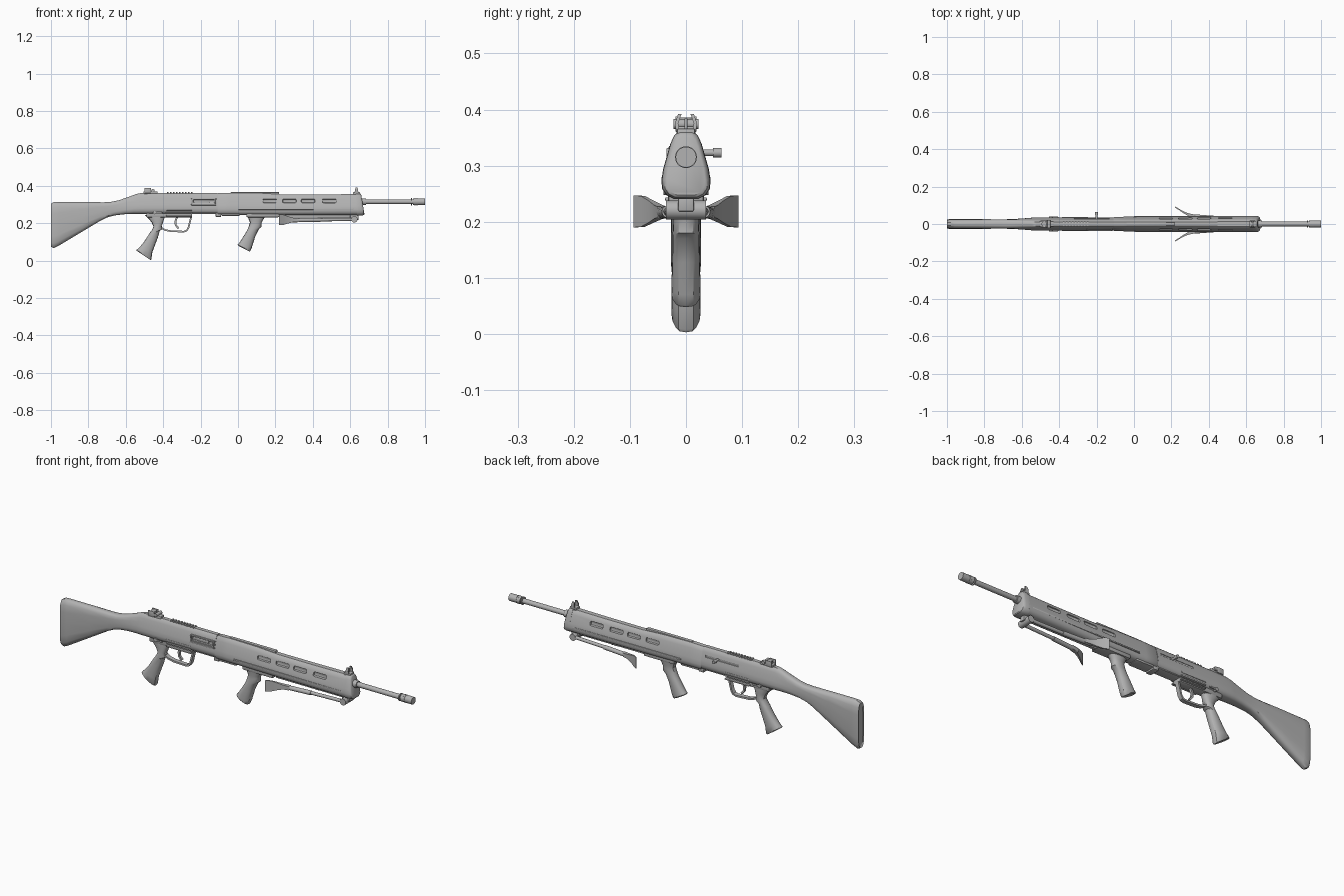
import bpy, bmesh, math
from mathutils import Vector

mat = bpy.data.materials.new("plain grey")
mat.diffuse_color = (0.45, 0.45, 0.45, 1)

# half cross-sections: (height fraction, width fraction), bottom to top
ROUND = [(0, .3), (.03, .62), (.1, .88), (.25, 1), (.5, 1), (.75, 1), (.9, .88), (.97, .62), (1, .3)]
EGG = [(0, .5), (.05, .78), (.14, .96), (.27, 1), (.45, .92), (.64, .77), (.82, .63), (.94, .48), (1, .28)]
OVAL = [(.5 - .5 * math.cos(math.pi * i / 8), math.sin(math.pi * i / 8) ** .7 * .97 + .03) for i in range(9)]
RECT = [(0, 1), (1, 1)]


def finish(o, angle=35):
    o.data.materials.clear()
    o.data.materials.append(mat)
    bpy.ops.object.select_all(action='DESELECT')
    o.select_set(True)
    bpy.context.view_layer.objects.active = o
    bpy.ops.object.shade_smooth_by_angle(angle=math.radians(angle))
    return o


def from_bm(name, bm):
    bmesh.ops.recalc_face_normals(bm, faces=bm.faces)
    me = bpy.data.meshes.new(name)
    bm.to_mesh(me)
    bm.free()
    o = bpy.data.objects.new(name, me)
    bpy.context.collection.objects.link(o)
    return finish(o)


def loft(name, sections, prof=ROUND, prof2=None):
    """section: (a, b, half width, blend to prof2, y offset), a and b are (x, z)"""
    bm = bmesh.new()
    rings = []
    for s in sections:
        a, b, w = s[:3]
        k = s[3] if len(s) > 3 else 0
        yo = s[4] if len(s) > 4 else 0
        p = [(t0 + (t1 - t0) * k, f0 + (f1 - f0) * k) for (t0, f0), (t1, f1) in zip(prof, prof2 or prof)]
        pts = [(t, f) for t, f in p] + [(t, -f) for t, f in reversed(p)]
        rings.append([bm.verts.new((a[0] + (b[0] - a[0]) * t, yo + w * f, a[1] + (b[1] - a[1]) * t)) for t, f in pts])
    n = len(rings[0])
    for r, q in zip(rings, rings[1:]):
        for i in range(n):
            bm.faces.new((r[i], r[(i + 1) % n], q[(i + 1) % n], q[i]))
    bm.faces.new(rings[0])
    bm.faces.new(rings[-1])
    return from_bm(name, bm)


def box(name, x0, x1, y0, y1, z0, z1, bev=.003):
    bm = bmesh.new()
    bmesh.ops.create_cube(bm, size=1)
    for v in bm.verts:
        v.co = ((x0 + x1) / 2 + v.co.x * (x1 - x0), (y0 + y1) / 2 + v.co.y * (y1 - y0), (z0 + z1) / 2 + v.co.z * (z1 - z0))
    if bev:
        bmesh.ops.bevel(bm, geom=bm.edges[:], offset=bev, segments=2, profile=.5, affect='EDGES')
    return from_bm(name, bm)


def rod(name, p, q, r, r2=None, n=24):
    p, q = Vector(p), Vector(q)
    bm = bmesh.new()
    bmesh.ops.create_cone(bm, cap_ends=True, segments=n, radius1=r, radius2=r2 or r, depth=(q - p).length)
    rot = (q - p).to_track_quat('Z', 'Y')
    for v in bm.verts:
        v.co = rot @ v.co + (p + q) / 2
    return from_bm(name, bm)


def strip(name, pts, th, w):
    """flat band following points in the x-z plane"""
    P = [Vector(p) for p in pts]
    secs = []
    for i, p in enumerate(P):
        d = (P[min(i + 1, len(P) - 1)] - P[max(i - 1, 0)]).normalized()
        nrm = Vector((-d.y, d.x)) * th / 2
        secs.append((p - nrm, p + nrm, w))
    return loft(name, secs, RECT)


def cut(o, cutter):
    m = o.modifiers.new("cut", 'BOOLEAN')
    m.operation, m.solver, m.object = 'DIFFERENCE', 'EXACT', cutter
    bpy.context.view_layer.objects.active = o
    bpy.ops.object.modifier_apply(modifier=m.name)
    bpy.data.objects.remove(cutter)
    finish(o)


def body(name, rows):
    return loft(name, [((x0, z0), (x1, z1), w, k) for x0, z0, x1, z1, w, k in rows], ROUND, EGG)


# shoulder stock flowing into the receiver
receiver = body("stock_and_receiver", [
    (-.995, .080, -.995, .298, .018, 0), (-.999, .074, -.999, .305, .023, 0), (-.985, .067, -.985, .313, .027, 0),
    (-.96, .079, -.96, .314, .027, 0), (-.83, .157, -.83, .314, .026, 0), (-.735, .214, -.72, .312, .025, 0),
    (-.70, .231, -.68, .314, .025, .1), (-.66, .242, -.64, .322, .026, .3), (-.61, .248, -.59, .339, .029, .6),
    (-.56, .25, -.545, .356, .033, .9), (-.53, .25, -.52, .361, .035, 1), (-.45, .25, -.45, .362, .036, 1),
    (-.25, .25, -.25, .362, .036, 1), (-.11, .25, -.11, .362, .036, 1)])
cut(receiver, box("port_cutter", -.24, -.125, -.06, -.022, .308, .326, .004))
cut(receiver, box("handle_slot_cutter", -.32, -.13, .024, .06, .318, .328, .002))

# handguard with vent slots on both sides
handguard = body("handguard", [
    (-.11, .247, -.11, .358, .035, 1), (-.105, .245, -.105, .361, .038, 1), (-.04, .244, -.04, .363, .039, 1),
    (.12, .243, .12, .361, .040, 1), (.24, .243, .24, .354, .041, 1), (.45, .243, .45, .354, .043, 1),
    (.64, .243, .64, .356, .044, 1)])
for cx in (.17, .275, .375, .488):
    for s in (-1, 1):
        cut(handguard, box("slot_cutter", cx - .037, cx + .037, min(s * .022, s * .06), max(s * .022, s * .06), .309, .33, .006))
for s in (-1, 1):
    strip_y = s * .041
    box("handguard_side_ridge", .0, .62, min(strip_y - .003, strip_y + .003), max(strip_y - .003, strip_y + .003), .272, .28, .002)

# slanted front cap
body("front_cap", [(.636, .241, .63, .361, .044, 1), (.662, .241, .648, .361, .043, 1),
                   (.673, .244, .656, .357, .039, 1), (.676, .248, .659, .352, .034, 1)])

# barrel and muzzle
rod("barrel_collar", (.65, 0, .315), (.685, 0, .315), .018)
rod("barrel", (.62, 0, .315), (.94, 0, .315), .0125)
muzzle = rod("muzzle", (.935, 0, .315), (1, 0, .315), .0185)
cut(muzzle, rod("bore_cutter", (.95, 0, .315), (1.02, 0, .315), .010))
for x in (.925, .945, .955):
    rod("muzzle_ring", (x, 0, .315), (x + .005, 0, .315), .0195)

# front sight: post between two wings
box("front_sight_base", .615, .652, -.016, .016, .345, .366)
rod("front_sight_post", (.635, 0, .36), (.635, 0, .384), .003, n=12)
for s in (-1, 1):
    loft("front_sight_wing", [((.622, .355), (.645, .355), .003, 0, s * .013), ((.625, .375), (.642, .375), .003, 0, s * .017),
                              ((.629, .392), (.639, .392), .003, 0, s * .011)], RECT)

# rear sight
box("rear_sight_base", -.505, -.43, -.014, .014, .352, .371)
rod("rear_sight_drum", (-.48, 0, .364), (-.48, 0, .386), .014)
rod("rear_sight_knob", (-.455, -.022, .374), (-.455, .022, .374), .009)
for s in (-1, 1):
    box("rear_sight_ear", -.5, -.465, s * .016 - .003, s * .016 + .003, .36, .388, .002)

# ribbed top rail and narrow top ridge on the handguard
box("top_rail", -.385, -.235, -.012, .012, .355, .362, .001)
for i in range(9):
    box("top_rail_rib", -.38 + i * .016, -.371 + i * .016, -.013, .013, .36, .366, .001)
box("top_ridge", -.04, .22, -.009, .009, .352, .366, .002)

# side details: port frame, receiver side plates, charging handle
for z in (.300, .331):
    y = -.0335 if z < .31 else -.026
    box("port_frame_bar", -.25, -.115, y - .005, y + .005, z - .004, z + .004, .002)
for x in (-.247, -.118):
    box("port_frame_end", x - .004, x + .004, -.035, -.024, .302, .331, .002)
box("port_bolt", -.235, -.15, -.025, -.018, .31, .325, .002)
rod("charging_handle", (-.2, .02, .323), (-.2, .058, .323), .006)
rod("charging_knob", (-.2, .048, .323), (-.2, .0635, .323), .0085)

# lower housing, magazine well and front lug
box("lower_housing", -.49, -.245, -.024, .024, .231, .27, .006)
for s in (-1, 1):
    for z in (.24, .257, .273):
        box("housing_rib", -.385, -.245, s * .030 - .007, s * .030 + .007, z - .0035, z + .0035, .002)
    rod("selector_pivot", (-.445, s * .02, .257), (-.445, s * .040, .257), .009)
    box("selector_lever", -.445, -.405, s * .037 - .003, s * .037 + .003, .252, .26, .002)
box("magazine_well", -.25, -.115, -.026, .026, .249, .27, .003)
box("front_lug", -.12, -.09, -.028, .028, .234, .265, .004)
box("lug_block", -.09, .01, -.03, .03, .24, .265, .004)

# pistol grip
loft("pistol_grip", [
    ((-.50, .245), (-.385, .245), .022), ((-.478, .225), (-.392, .232), .023), ((-.462, .205), (-.398, .215), .022),
    ((-.452, .182), (-.402, .200), .022), ((-.458, .166), (-.408, .188), .023), ((-.475, .145), (-.404, .168), .024),
    ((-.478, .138), (-.418, .160), .024), ((-.503, .100), (-.428, .125), .025), ((-.528, .070), (-.458, .045), .026),
    ((-.543, .057), (-.463, .008), .0255), ((-.542, .053), (-.467, .003), .022)], OVAL)

# trigger guard and trigger
strip("trigger_guard", [(-.415, .178), (-.39, .164), (-.36, .158), (-.29, .155), (-.275, .16), (-.265, .175), (-.25, .235)], .009, .011)
strip("trigger", [(-.325, .235), (-.335, .21), (-.333, .19), (-.318, .172)], .010, .006)

# forward grip
box("foregrip_mount", .045, .22, -.032, .032, .232, .262, .006)
loft("foregrip", [
    ((.045, .245), (.155, .245), .027), ((.056, .225), (.142, .230), .026), ((.064, .205), (.132, .215), .023),
    ((.058, .185), (.125, .200), .023), ((.052, .170), (.126, .180), .024), ((.045, .155), (.112, .170), .024),
    ((.02, .115), (.092, .128), .025), ((.006, .094), (.074, .070), .026),
    ((-.002, .086), (.066, .051), .0255), ((-.001, .081), (.062, .048), .022)], OVAL)

# folded bipod
rod("bipod_pivot", (.622, -.036, .221), (.622, .036, .221), .017)
box("bipod_bracket", .60, .645, -.014, .014, .218, .25, .003)
box("bipod_keel", .22, .61, -.008, .008, .228, .25, .003)
for s in (-1, 1):
    rod("bipod_upper_leg", (.625, s * .026, .221), (.42, s * .032, .218), .0085)
    rod("bipod_lower_leg", (.44, s * .032, .218), (.29, s * .043, .216), .011)
    loft("bipod_foot", [((.325, .207), (.325, .227), .009, 0, s * .041), ((.295, .206), (.295, .229), .008, 0, s * .048),
                        ((.268, .199), (.268, .237), .005, 0, s * .061), ((.242, .191), (.242, .246), .0035, 0, s * .077),
                        ((.220, .190), (.220, .247), .003, 0, s * .091)], RECT)
